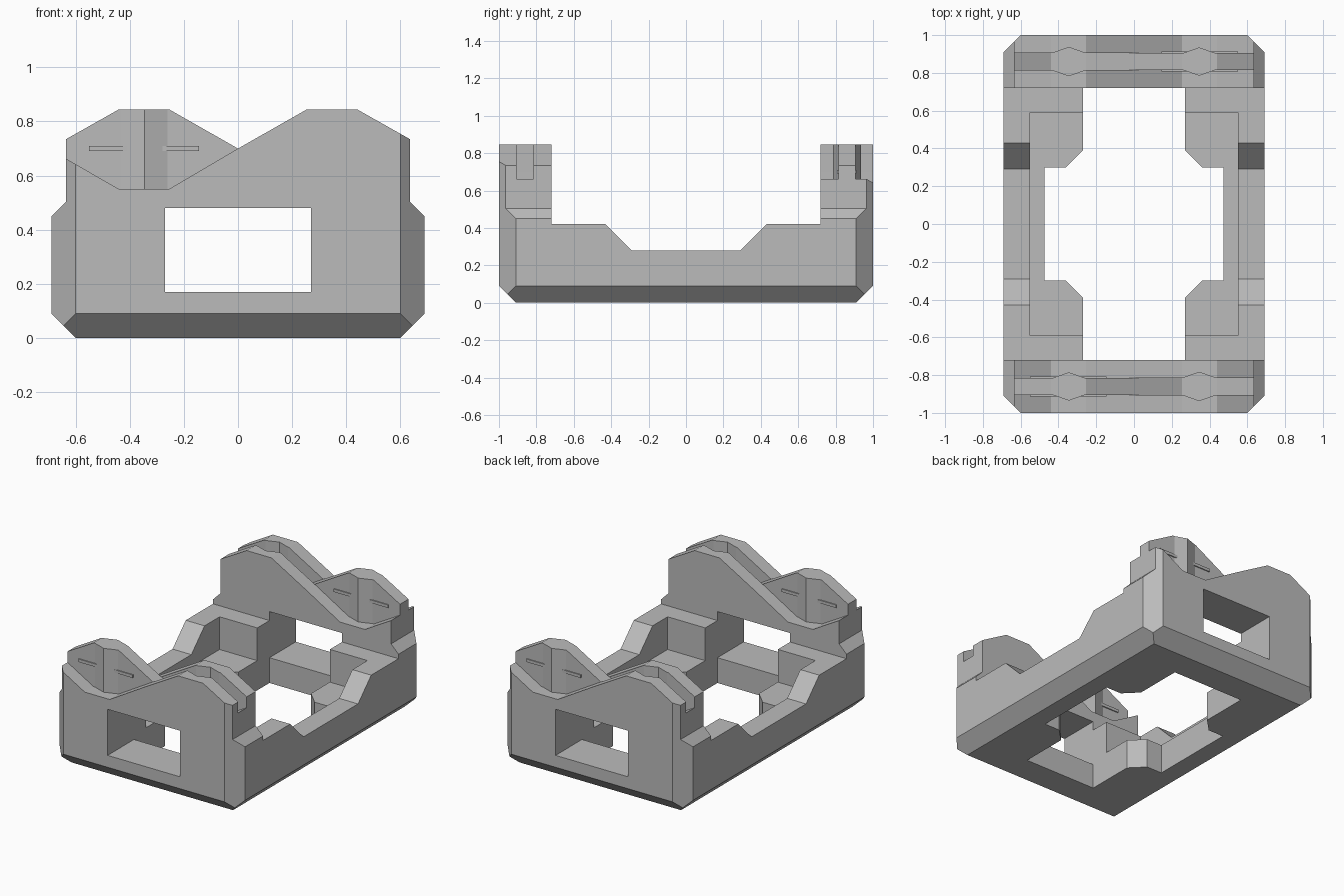
import bpy
from mathutils import Matrix

if "Cube" in bpy.data.objects:
    bpy.data.objects.remove(bpy.data.objects["Cube"], do_unlink=True)

grey = bpy.data.materials.new("plain grey")
grey.use_nodes = True
grey.diffuse_color = (0.5, 0.5, 0.5, 1)
grey.node_tree.nodes["Principled BSDF"].inputs["Base Color"].default_value = (0.5, 0.5, 0.5, 1)


def prism(name, profile, axis, lo, hi):
    """Extrude a 2D profile along an axis; profile axes are the other two in xyz order."""
    def place(p, d):
        v = list(p)
        v.insert("xyz".index(axis), d)
        return v
    n = len(profile)
    verts = [place(p, d) for d in (lo, hi) for p in profile]
    faces = [list(range(n))[::-1], list(range(n, 2 * n))]
    faces += [(i, (i + 1) % n, n + (i + 1) % n, n + i) for i in range(n)]
    area = sum(a[0] * b[1] - b[0] * a[1] for a, b in zip(profile, profile[1:] + profile[:1]))
    if (area < 0) != (axis == "y"):
        faces = [f[::-1] for f in faces]
    mesh = bpy.data.meshes.new(name)
    mesh.from_pydata(verts, [], faces)
    mesh.materials.append(grey)
    ob = bpy.data.objects.new(name, mesh)
    bpy.context.scene.collection.objects.link(ob)
    return ob


def rect(a, b, c, d):
    return [(a, c), (b, c), (b, d), (a, d)]


def mirrored(half):
    """Close a right-hand half profile with its left-hand reflection."""
    return half + [(-u, v) for u, v in reversed(half) if u != 0]


def copy(ob, name):
    new = ob.copy()
    new.data = ob.data.copy()
    new.name = name
    bpy.context.scene.collection.objects.link(new)
    return new


def boolean(ob, cutter, op, keep=False):
    mod = ob.modifiers.new("cut", "BOOLEAN")
    mod.operation, mod.object, mod.solver = op, cutter, "EXACT"
    deps = bpy.context.evaluated_depsgraph_get()
    mesh = bpy.data.meshes.new_from_object(ob.evaluated_get(deps))
    ob.modifiers.clear()
    ob.data = mesh
    if not keep:
        bpy.data.objects.remove(cutter, do_unlink=True)


def turn(ob):
    """Half turn about the vertical axis."""
    ob.data.transform(Matrix.Diagonal((-1, -1, 1, 1)))
    return ob


# Body: plan outline, front outline and side outline intersected
plan = mirrored([(0.6, -1), (0.69, -0.91), (0.69, 0.91), (0.6, 1)])
front = mirrored([(0.5, -0.1), (0.75, 0.15), (0.75, 0.39), (0.635, 0.505),
                  (0.635, 0.735), (0.44, 0.845), (0.255, 0.845), (0, 0.7)])
side = mirrored([(0.91, 0), (1.05, 0.14), (1.05, 0.95), (0.72, 0.95),
                 (0.72, 0.42), (0.43, 0.42), (0.29, 0.28)])
body = prism("rack_body", plan, "z", -0.2, 1.2)
boolean(body, prism("front_outline", front, "y", -1.2, 1.2), "INTERSECT")
boolean(body, prism("side_outline", side, "x", -0.9, 0.9), "INTERSECT")

# Interlocking lobe shapes: scoop seen from the front, tongue seen from above
scoop = [(-0.75, 0.728), (-0.44, 0.55), (-0.255, 0.55), (0, 0.7), (0, 1.1), (-0.75, 1.1)]
upper = [(-0.75, 0.045), (-0.43, 0.045), (-0.345, 0.075), (-0.26, 0.045), (0, 0.045)]
tongue_plan = [(x, -0.86 + d) for x, d in upper] + [(x, -0.86 - d) for x, d in reversed(upper)]

# Tongue, rooted slightly into the wall
tongue = copy(body, "front_tongue")
boolean(tongue, prism("tongue_plan", tongue_plan, "z", 0.3, 1), "INTERSECT")
root = [(x, z - 0.01) for x, z in scoop]
boolean(tongue, prism("tongue_root", root, "y", -1.1, -0.6), "INTERSECT")
ridge = prism("ridge", rect(-0.55, -0.145, -0.912, -0.808), "z", 0.69, 0.71)
boolean(tongue, ridge, "UNION")
turn(copy(tongue, "back_tongue"))

# Groove cutter: tongue shape moved to the opposite lobe
groove = prism("groove", [(-x, y) for x, y in tongue_plan], "z", 0.3, 1)
boolean(groove, prism("groove_floor", [(-x, z) for x, z in scoop], "y", -1.2, -0.6), "INTERSECT")

# Scoops and grooves at both ends
for end in range(2):
    cutter = prism("scoop", scoop, "y", -1.2, -0.6)
    slot = copy(groove, "slot")
    if end:
        turn(cutter)
        turn(slot)
    boolean(body, cutter, "DIFFERENCE")
    boolean(body, slot, "DIFFERENCE")
bpy.data.objects.remove(groove, do_unlink=True)

# Interior pocket, cross-shaped floor opening and end windows
boolean(body, prism("pocket", rect(-0.55, 0.55, -0.59, 0.59), "z", 0.2, 1.2), "DIFFERENCE")
opening = mirrored([(0.27, -0.72), (0.27, -0.39), (0.36, -0.3), (0.475, -0.3),
                    (0.475, 0.3), (0.36, 0.3), (0.27, 0.39), (0.27, 0.72)])
boolean(body, prism("opening", opening, "z", -0.2, 1.2), "DIFFERENCE")
boolean(body, prism("window", rect(-0.27, 0.27, 0.17, 0.48), "y", -1.2, 1.2), "DIFFERENCE")
